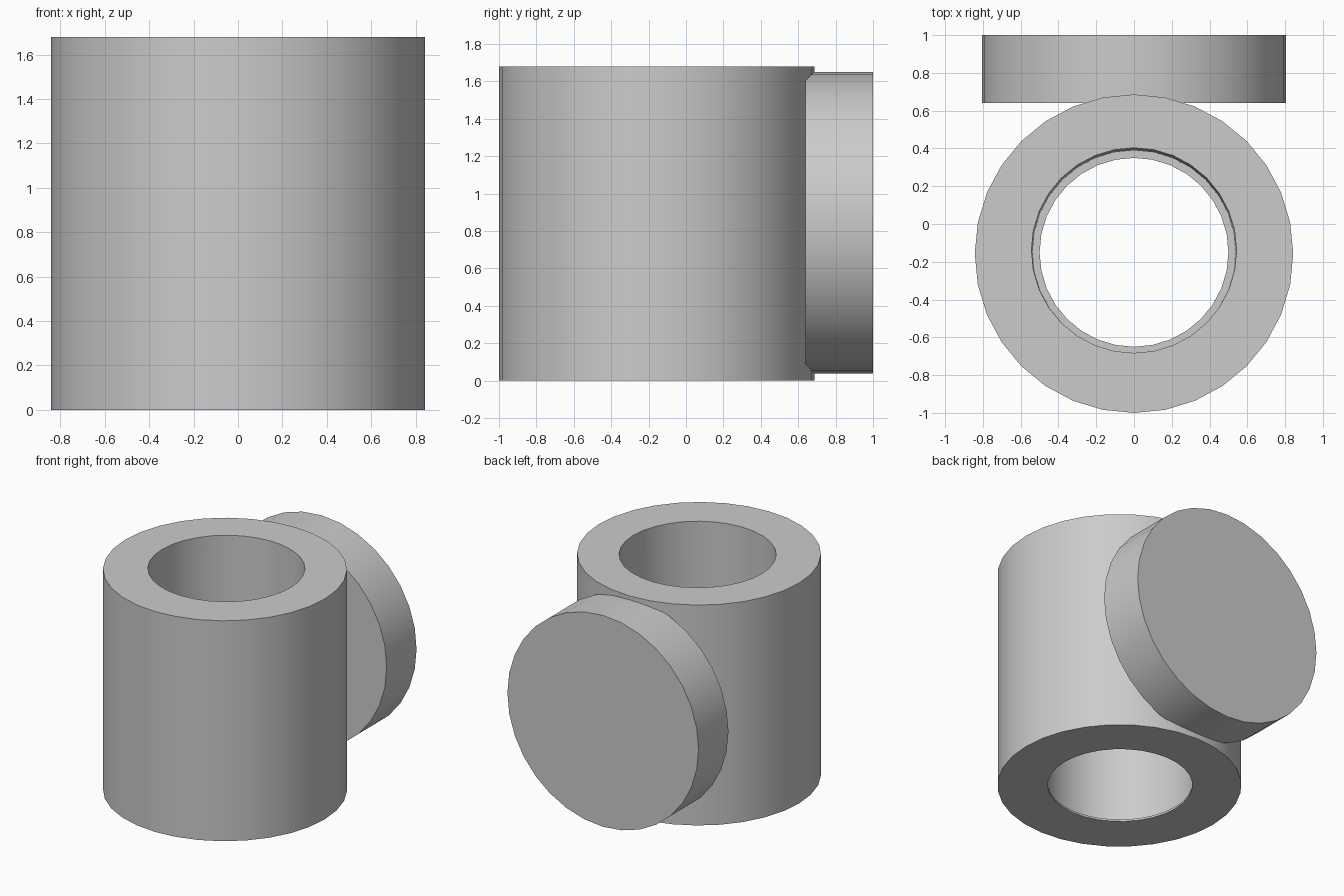
import bpy, bmesh, math
from mathutils import Matrix

cube = bpy.data.objects.get("Cube")
if cube:
    bpy.data.objects.remove(cube, do_unlink=True)

SIDES = 32
HEIGHT = 1.68
CENTRE_Y = -0.157

grey = bpy.data.materials.new("plain grey")
grey.use_nodes = True
grey.diffuse_color = (0.6, 0.6, 0.6, 1)
grey.node_tree.nodes["Principled BSDF"].inputs["Base Color"].default_value = grey.diffuse_color


def add_object(name, bm):
    bmesh.ops.recalc_face_normals(bm, faces=bm.faces)
    mesh = bpy.data.meshes.new(name)
    bm.to_mesh(mesh)
    bm.free()
    mesh.materials.append(grey)
    obj = bpy.data.objects.new(name, mesh)
    bpy.context.collection.objects.link(obj)
    bpy.ops.object.select_all(action="DESELECT")
    obj.select_set(True)
    bpy.context.view_layer.objects.active = obj
    bpy.ops.object.shade_smooth_by_angle(angle=math.radians(30))


def add_ring(bm, radius, y, z):
    angles = [math.tau * i / SIDES for i in range(SIDES)]
    return [bm.verts.new((radius * math.cos(a), y + radius * math.sin(a), z)) for a in angles]


# Thick tube: outer wall, slightly leaning bore and a thin lip at the bottom
bm = bmesh.new()
section = [(0.843, CENTRE_Y, 0), (0.843, CENTRE_Y, HEIGHT),
           (0.543, -0.14, HEIGHT), (0.537, -0.147, 0.015),
           (0.5, -0.15, 0.015), (0.5, -0.15, 0)]
rings = [add_ring(bm, *point) for point in section]
for a, b in zip(rings, rings[1:] + rings[:1]):
    for i in range(SIDES):
        j = (i + 1) % SIDES
        bm.faces.new((a[i], a[j], b[j], b[i]))
add_object("tube_body", bm)

# Solid round plate standing upright against the back of the tube
bm = bmesh.new()
bmesh.ops.create_cone(bm, cap_ends=True, segments=SIDES, radius1=0.806, radius2=0.806,
                      depth=0.36,
                      matrix=Matrix.Translation((0, 0.82, 0.845)) @ Matrix.Rotation(math.pi / 2, 4, "X"))
add_object("back_disc", bm)
